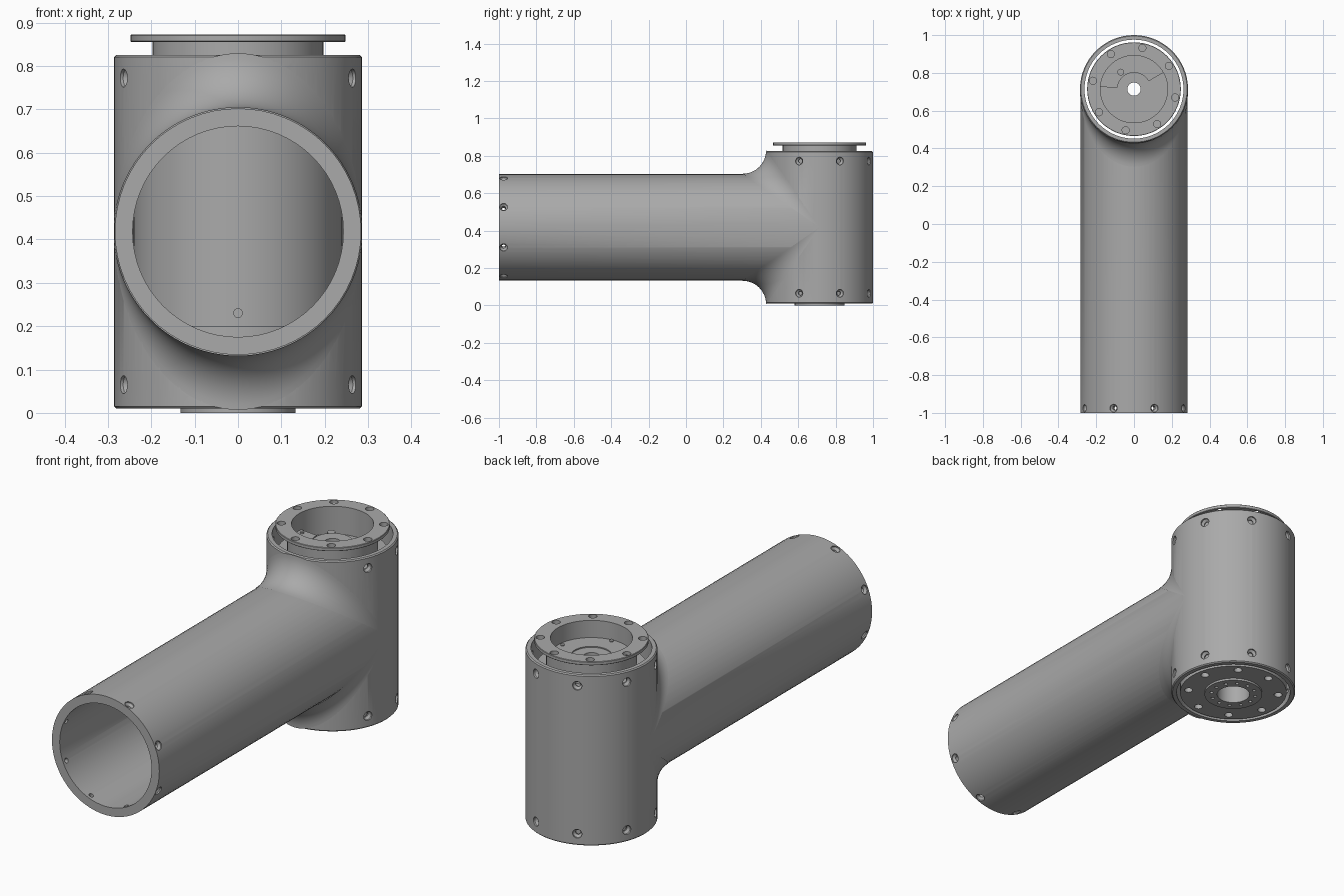
import bpy, bmesh, math
from mathutils import Matrix, Vector

if "Cube" in bpy.data.objects:
    bpy.data.objects.remove(bpy.data.objects["Cube"], do_unlink=True)

AXIS_Y, MID_Z = 0.714, 0.418
SHELL_R, TUBE_R, FILLET = 0.286, 0.284, 0.125
SEG = 64
UPRIGHT = Matrix.Translation((0, AXIS_Y, 0))
# Maps a lathe axis onto +y, starting at the open end of the arm
ALONG = Matrix.Translation((0, -1, MID_Z)) @ Matrix.Rotation(-math.pi / 2, 4, 'X')

grey = bpy.data.materials.new("machined_grey")
grey.use_nodes = True
grey.diffuse_color = (0.4, 0.4, 0.4, 1)
grey.node_tree.nodes["Principled BSDF"].inputs["Base Color"].default_value = (0.4, 0.4, 0.4, 1)


def finish(name, bm, normals=True):
    if normals:
        bmesh.ops.recalc_face_normals(bm, faces=bm.faces)
    mesh = bpy.data.meshes.new(name)
    bm.to_mesh(mesh)
    bm.free()
    mesh.materials.append(grey)
    obj = bpy.data.objects.new(name, mesh)
    bpy.context.collection.objects.link(obj)
    return obj


def lathe(bm, profile, matrix, closed=False, start=0, sweep=360, seg=SEG):
    """Turn (radius, height) points about z; open profiles are capped."""
    full = sweep == 360
    count = seg if full else seg + 1
    rings = []
    for r, z in profile:
        angles = [math.radians(start + sweep * i / seg) for i in range(count)]
        rings.append([bm.verts.new(matrix @ Vector((r * math.cos(a), r * math.sin(a), z)))
                      for a in angles])
    pairs = list(zip(rings, rings[1:])) + ([(rings[-1], rings[0])] if closed else [])
    for a, b in pairs:
        for i in range(seg):
            j = (i + 1) % count
            bm.faces.new((a[i], a[j], b[j], b[i]))
    if not closed:
        bm.faces.new(rings[0])
        bm.faces.new(rings[-1])
    elif not full:
        bm.faces.new([ring[0] for ring in rings])
        bm.faces.new([ring[-1] for ring in rings])


def turned(name, profile, matrix=UPRIGHT, **options):
    bm = bmesh.new()
    lathe(bm, profile, matrix, **options)
    return finish(name, bm)


def boolean(obj, other, operation='DIFFERENCE'):
    """Combine with another solid, bake the result and drop the other."""
    other.hide_render = True
    mod = obj.modifiers.new(operation, 'BOOLEAN')
    mod.operation, mod.object, mod.solver = operation, other, 'EXACT'
    graph = bpy.context.evaluated_depsgraph_get()
    mesh = bpy.data.meshes.new_from_object(obj.evaluated_get(graph))
    obj.modifiers.clear()
    obj.data = mesh
    bpy.data.objects.remove(other, do_unlink=True)


def smooth(obj, angle=30):
    bpy.ops.object.select_all(action='DESELECT')
    obj.select_set(True)
    bpy.context.view_layer.objects.active = obj
    bpy.ops.object.shade_smooth_by_angle(angle=math.radians(angle))


# Housing: upright shell joined with the long arm, then bored out
housing = turned("housing", [(SHELL_R - 0.005, 0.01), (SHELL_R, 0.015),
                             (SHELL_R, 0.82), (SHELL_R - 0.005, 0.825)])
arm = turned("arm", [(TUBE_R, 0), (TUBE_R, 1 + AXIS_Y)], ALONG)
boolean(housing, arm, 'UNION')
boolean(housing, turned("shell_bore", [(0.262, -0.1), (0.262, 1)]))
boolean(housing, turned("arm_bore", [(0.243, -0.1), (0.243, 1 + AXIS_Y)], ALONG))

# Countersunk screw holes around both shell rims and the arm's open end
bm = bmesh.new()
screw = [(0.011, 0.2), (0.011, 0.268), (0.021, 0.278), (0.021, 0.31)]
for frame, heights in ((UPRIGHT, (0.065, 0.772)), (ALONG, (0.025,))):
    for h in heights:
        for k in range(8):
            turn = Matrix.Rotation(math.radians(22.5 + 45 * k), 4, 'Z')
            lathe(bm, screw, frame @ Matrix.Translation((0, 0, h)) @ turn
                  @ Matrix.Rotation(math.pi / 2, 4, 'Y'), seg=16)
boolean(housing, finish("rim_drills", bm))
smooth(housing)

# Rolled fillet between arm and shell, above and below
bm = bmesh.new()
reach, steps, rows = SHELL_R + FILLET, 48, 10
for side in (1, -1):
    grid = []
    for i in range(steps + 1):
        t = math.pi * (i / steps - 0.5)
        s, c = math.sin(t), math.cos(t)
        centre = Vector((reach * s, AXIS_Y - reach * c, MID_Z + side * reach * c))
        to_shell = Vector((-s, c, 0))
        to_arm = Vector((-s, 0, -side * c))
        grid.append([bm.verts.new(centre + FILLET * to_shell.lerp(to_arm, k / rows).normalized())
                     for k in range(rows + 1)])
    for a, b in zip(grid, grid[1:]):
        for k in range(rows):
            quad = (a[k], b[k], b[k + 1], a[k + 1])
            bm.faces.new(quad if side < 0 else quad[::-1])
bmesh.ops.remove_doubles(bm, verts=bm.verts, dist=0.0002)
for face in bm.faces:
    face.normal_update()
    if face.normal.y > 0:
        face.normal_flip()
smooth(finish("joint_fillet", bm, normals=False), 60)

# Actuator core: base plate, drum, neck, output flange and hollow hub
core = turned("actuator_core", [
    (0.075, 0), (0.133, 0), (0.133, 0.01), (0.246, 0.01), (0.246, 0.2), (0.241, 0.2),
    (0.241, 0.74), (0.197, 0.74), (0.197, 0.855), (0.246, 0.855), (0.248, 0.857),
    (0.248, 0.87), (0.246, 0.872), (0.178, 0.872), (0.178, 0.74), (0.09, 0.74),
    (0.09, 0.785), (0.035, 0.785), (0.035, 0.1), (0.075, 0.1)], closed=True)

# Bolt circles: flange, base plate and boss
bm = bmesh.new()
for count, radius, size, low, high, first in (
        (8, 0.222, 0.019, 0.84, 0.9, 33.5), (8, 0.208, 0.019, -0.05, 0.04, 11),
        (12, 0.102, 0.008, -0.05, 0.03, 0)):
    for k in range(count):
        a = math.radians(first + 360 * k / count)
        spot = Matrix.Translation((radius * math.cos(a), radius * math.sin(a), 0))
        lathe(bm, [(size, low), (size, high)], UPRIGHT @ spot, seg=16)
boolean(core, finish("bolt_drills", bm))
smooth(core)

# Raised stop sector on the floor inside the neck
smooth(turned("stop_sector", [(0.088, 0.735), (0.179, 0.735), (0.179, 0.79), (0.088, 0.79)],
              closed=True, start=175, sweep=215, seg=40))

# Small locating pins
for i, (x, y, z) in enumerate([(-0.155, -0.01, 0.795), (0.16, -0.01, 0.795),
                               (0.01, -0.165, 0.795), (-0.07, 0.09, 0.78)]):
    size = 0.018 if i == 3 else 0.009
    smooth(turned(f"floor_pin_{i + 1}", [(size, 0.735), (size, z)],
                  UPRIGHT @ Matrix.Translation((x, y, 0)), seg=16))
smooth(turned("drum_screw", [(0.011, AXIS_Y + 0.755), (0.011, AXIS_Y + 0.8)],
              ALONG @ Matrix.Translation((0, MID_Z - 0.23, 0)), seg=16))
